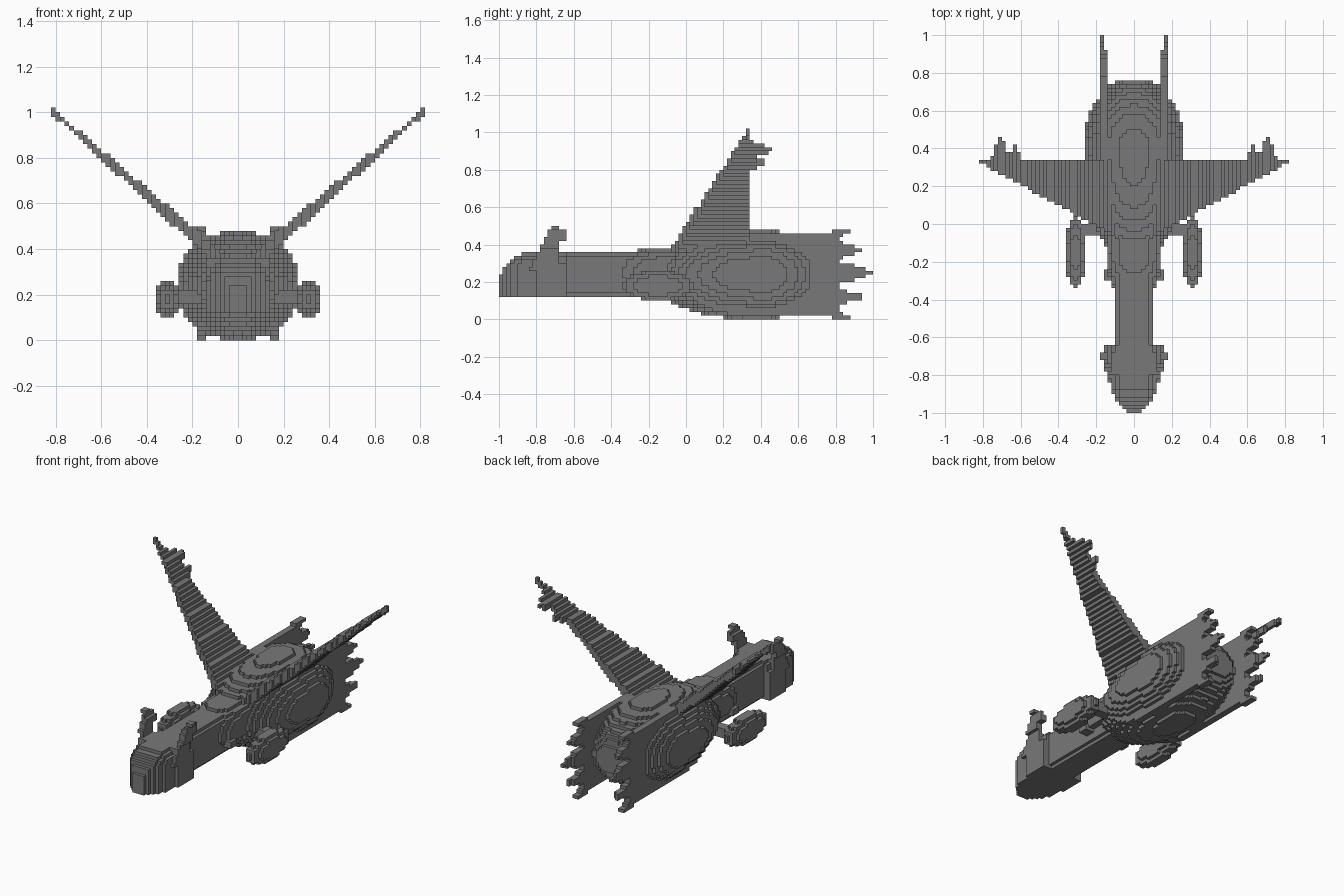
import bpy, bmesh, math
from mathutils import Vector

cube = bpy.data.objects.get("Cube")
if cube:
    bpy.data.objects.remove(cube, do_unlink=True)

V = 0.02  # block size

grey = bpy.data.materials.new("dark_grey")
grey.use_nodes = True
grey.diffuse_color = (0.19, 0.19, 0.19, 1)
grey.node_tree.nodes["Principled BSDF"].inputs["Base Color"].default_value = grey.diffuse_color


def block_part(name, lo, hi, inside, side=1):
    """Fill a box with small blocks wherever inside(x, y, z) holds; keep the outer skin."""
    spans = [range(math.floor(a / V), math.ceil(b / V)) for a, b in zip(lo, hi)]
    cells = {(i, j, k) for i in spans[0] for j in spans[1] for k in spans[2]
             if inside((i + .5) * V, (j + .5) * V, (k + .5) * V)}
    bm = bmesh.new()
    verts = {}

    def vert(c):
        if c not in verts:
            verts[c] = bm.verts.new(Vector((c[0] * side, c[1], c[2])) * V)
        return verts[c]

    for c in cells:
        for axis in range(3):
            for step in (0, 1):
                n = list(c)
                n[axis] += 2 * step - 1
                if tuple(n) in cells:
                    continue
                ring = []
                for a, b in ((0, 0), (1, 0), (1, 1), (0, 1)):
                    p = list(c)
                    p[axis] += step
                    p[(axis + 1) % 3] += a
                    p[(axis + 2) % 3] += b
                    ring.append(vert(tuple(p)))
                if (step == 0) != (side < 0):
                    ring.reverse()
                bm.faces.new(ring)
    mesh = bpy.data.meshes.new(name)
    bm.to_mesh(mesh)
    bm.free()
    mesh.materials.append(grey)
    obj = bpy.data.objects.new(name, mesh)
    bpy.context.collection.objects.link(obj)


def pair(name, lo, hi, inside):
    block_part("left_" + name, lo, hi, inside, 1)
    block_part("right_" + name, lo, hi, inside, -1)


def blob(x, y, z, rx, ry, rz, e=2.0):
    return abs(x / rx) ** e + abs(y / ry) ** e + abs(z / rz) ** e <= 1


# Main hull: egg shape, longer at the front, fuller at the back
def hull(x, y, z):
    if y < 0.36:
        return blob(x, y - 0.36, z - 0.24, 0.27, 0.57, 0.24)
    return blob(x, y - 0.36, z - 0.24, 0.27, 0.41, 0.24, 2.2)


block_part("hull", (-.28, -.24, 0), (.28, .8, .5), hull)


# Neck: long rounded bar
def neck(x, y, z):
    return abs(x / 0.11) ** 4 + abs((z - 0.24) / 0.122) ** 4 <= 1


block_part("neck", (-.12, -.7, .1), (.12, .1, .38), neck)


# Head: wider, rounded in plan, with a sloping brow and flat underside
def head(x, y, z):
    f = max(0, (-0.72 - y) / 0.28)
    half = 0.125 * math.sqrt(max(0, 1 - f ** 2.2)) + 0.01
    top = 0.19 + 0.175 * math.sqrt(max(0, 1 - max(0, (-0.8 - y) / 0.2) ** 2))
    return abs(x) < half - max(0, z - 0.3) * 0.8 and 0.12 < z < top


block_part("head", (-.14, -1, .12), (.14, -.64, .38), head)

# Raised spine on the neck, running into the hull
block_part("spine", (-.16, -.4, .2), (.16, .2, .4),
           lambda x, y, z: blob(x, y + 0.05, z - 0.25, 0.15, 0.36, 0.135, 2.6))


# Head crests: thin plates that lean outward and end in two points
def crest(x, y, z):
    lean = abs(x - 0.115 - max(0, z - 0.3) * 0.2) < 0.018
    front = -0.82 + (z - 0.3) * 0.5
    back = -0.68 if z < 0.42 or z > 0.48 else -0.64
    return lean and front < y < back


pair("crest", (.08, -.84, .26), (.18, -.62, .5), crest)


# Wings: thin, rising outward, swept front edge and two rear barbs
def wing(x, y, z):
    mid = 0.41 + 0.88 * (x - 0.14)
    thick = 0.042 - 0.03 * (x - 0.08) / 0.74
    rear = 0.34
    for bx, tip in ((0.71, 0.46), (0.63, 0.42)):
        rear = max(rear, tip - max(0, abs(x - bx) - 0.01) * 3)
    return abs(z - mid) < thick and -0.05 + (mid - 0.4) * 0.62 < y < rear


pair("wing", (.08, -.1, .3), (.82, .48, 1.02), wing)


# Tail plates: upright sheets with a jagged rear edge
def tail_plate(x, y, z):
    if y < 0.36:
        return blob(0, y - 0.36, z - 0.24, 1, 0.4, 0.225)
    if not (0.02 < z < 0.46) and y < 0.78:
        return False
    if x < 0.16 and y > 0.92:
        return False
    rear = 0.83
    for bz, tip in ((0.47, 0.88), (0.37, 0.94), (0.25, 1.0), (0.12, 0.94), (0.01, 0.88)):
        rear = max(rear, tip - max(0, abs(z - bz) - 0.01) * 3.5)
    return y < rear


pair("tail_plate", (.14, -.04, 0), (.18, 1, .48), tail_plate)

# Side pods with their struts
pair("pod", (.24, -.34, .1), (.38, .04, .28),
     lambda x, y, z: blob(x - 0.31, y + 0.15, z - 0.18, 0.056, 0.19, 0.08))
pair("pod_strut", (.14, -.06, .16), (.28, 0, .22), lambda x, y, z: True)

# Small pegs on the neck
pair("neck_peg", (.1, -.28, .18), (.16, -.24, .22), lambda x, y, z: True)
